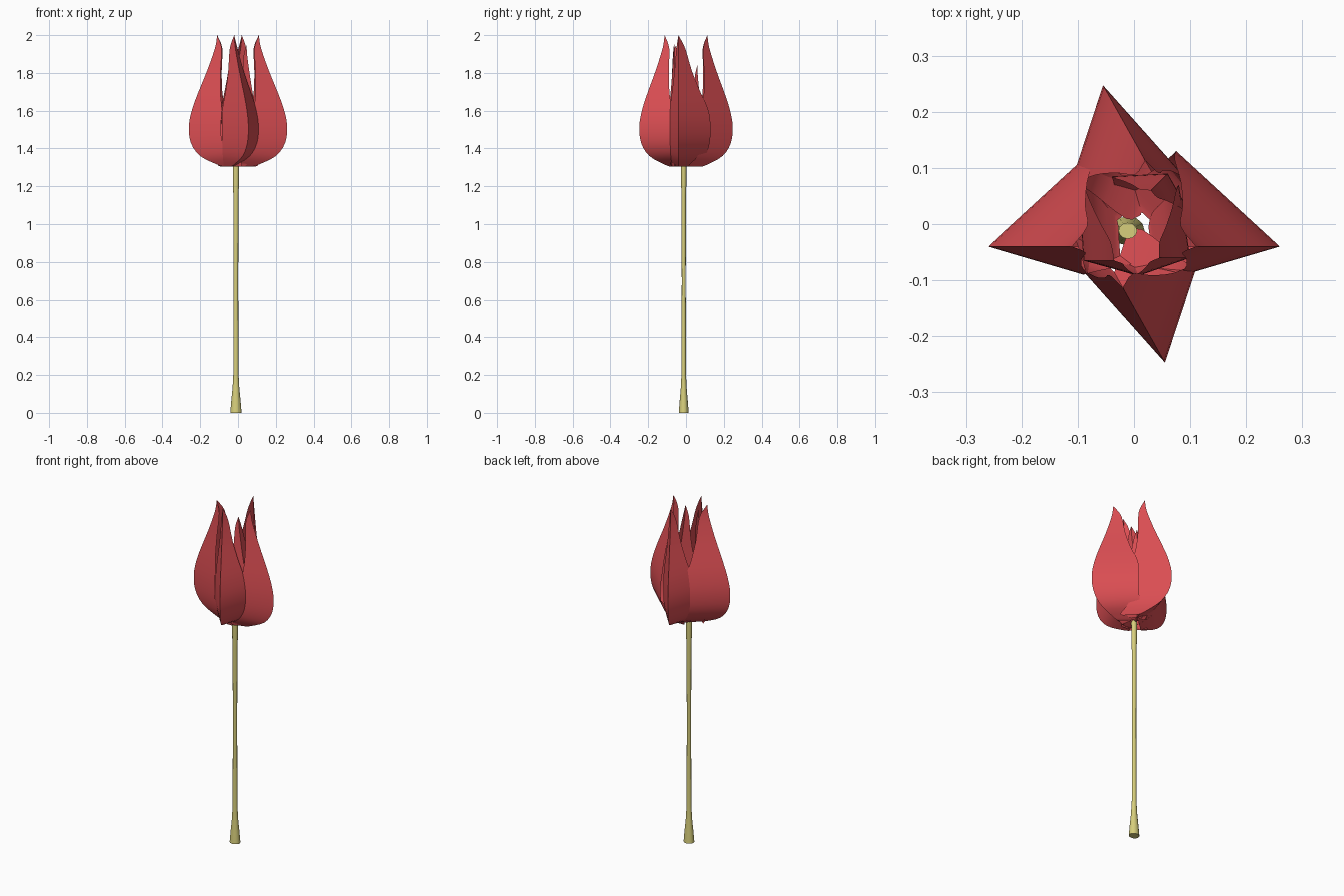
import bpy, bmesh, math
from mathutils import Vector

cube = bpy.data.objects.get("Cube")
if cube:
    bpy.data.objects.remove(cube, do_unlink=True)


def material(name, color):
    mat = bpy.data.materials.new(name)
    mat.use_nodes = True
    mat.diffuse_color = (*color, 1)
    mat.node_tree.nodes["Principled BSDF"].inputs["Base Color"].default_value = (*color, 1)
    return mat


red = material("petal red", (0.70, 0.075, 0.085))
green = material("pale stem green", (0.68, 0.62, 0.20))


def finish(bm, name, mat, angle):
    mesh = bpy.data.meshes.new(name)
    bm.to_mesh(mesh)
    bm.free()
    mesh.materials.append(mat)
    obj = bpy.data.objects.new(name, mesh)
    bpy.context.collection.objects.link(obj)
    bpy.ops.object.select_all(action='DESELECT')
    obj.select_set(True)
    bpy.context.view_layer.objects.active = obj
    bpy.ops.object.shade_smooth_by_angle(angle=math.radians(angle))
    return obj


def smooth_rows(pts, steps=3):
    """Pass a smooth curve through the profile points."""
    p = [Vector(q) for q in pts]
    p = [2 * p[0] - p[1]] + p + [2 * p[-1] - p[-2]]
    rows = []
    for a, b, c, d in zip(p, p[1:], p[2:], p[3:]):
        for i in range(steps):
            t = i / steps
            rows.append(0.5 * (2 * b + (c - a) * t + (2 * a - 5 * b + 4 * c - d) * t * t
                               + (3 * b - a - 3 * c + d) * t ** 3))
    return rows + [p[-2]]


# Petal profile: keel bulge, side width, height
PROFILE = smooth_rows([
    (-0.20, 0.42, 1.305), (0.0, 0.62, 1.315), (0.60, 0.84, 1.36),
    (0.93, 0.97, 1.43), (1.0, 1.0, 1.52), (0.88, 0.92, 1.61),
    (0.66, 0.68, 1.70), (0.36, 0.42, 1.81), (0.08, 0.21, 1.93), (0.0, 0.0, 2.0)])


def petal(name, tip, keel, side_a, side_b, top=2.0):
    """Folded petal: two sides meeting at a sharp keel."""
    tip, keel, side_a, side_b = map(Vector, (tip, keel, side_a, side_b))
    bm = bmesh.new()
    rows = []
    for bulge, width, z in PROFILE:
        z = 1.305 + (z - 1.305) * (top - 1.305) / 0.695
        ridge = tip.lerp(keel, bulge)
        spots = (ridge + (side_a - keel) * width, ridge, ridge + (side_b - keel) * width)
        rows.append([bm.verts.new((s.x, s.y, z)) for s in spots])
    for low, high in zip(rows, rows[1:]):
        for i in range(2):
            bm.faces.new((low[i], low[i + 1], high[i + 1], high[i]))
    bmesh.ops.remove_doubles(bm, verts=bm.verts, dist=0.0005)
    bm.normal_update()
    # Turn the faces outward
    out = (keel - tip).to_3d()
    if sum(f.normal.dot(out) * f.calc_area() for f in bm.faces) < 0:
        bmesh.ops.reverse_faces(bm, faces=bm.faces)
    return finish(bm, name, red, 30)


# Left and right petals mirror each other
for side, s in (("left", 1), ("right", -1)):
    petal(side + "_petal", (0.11 * s, -0.04), (0.26 * s, -0.04),
          (0.075 * s, 0.13), (0.09 * s, -0.09))

# Front and back petals are half a turn apart
for side, s in (("front", 1), ("back", -1)):
    petal(side + "_petal", (-0.02 * s, -0.113 * s), (0.055 * s, -0.247 * s),
          (-0.085 * s, -0.09 * s), (0.11 * s, -0.08 * s))

# Inner petals close the gaps
petal("inner_petal_left", (0.045, -0.06), (0.10, -0.06), (0.08, 0.07), (0.0, -0.095), 1.95)
petal("inner_petal_right", (-0.035, -0.065), (-0.09, -0.065), (-0.10, 0.09), (0.0, -0.09), 1.94)
petal("inner_petal_back", (0.03, 0.06), (0.06, 0.09), (-0.04, 0.085), (0.10, 0.02), 1.84)

# Stem with flared foot
bm = bmesh.new()
SIDES = 12
rings = []
for z, r in ((0, 0.030), (0.06, 0.025), (0.13, 0.018), (0.21, 0.0135),
             (0.7, 0.012), (1.15, 0.0135), (1.2, 0.0155), (1.32, 0.0165)):
    ring = []
    for i in range(SIDES):
        a = math.tau * i / SIDES
        ring.append(bm.verts.new((-0.011 + r * math.cos(a), -0.012 + 0.87 * r * math.sin(a), z)))
    rings.append(ring)
for low, high in zip(rings, rings[1:]):
    for i in range(SIDES):
        j = (i + 1) % SIDES
        bm.faces.new((low[i], low[j], high[j], high[i]))
bm.faces.new(rings[0][::-1])
bm.faces.new(rings[-1])
finish(bm, "stem", green, 40)
